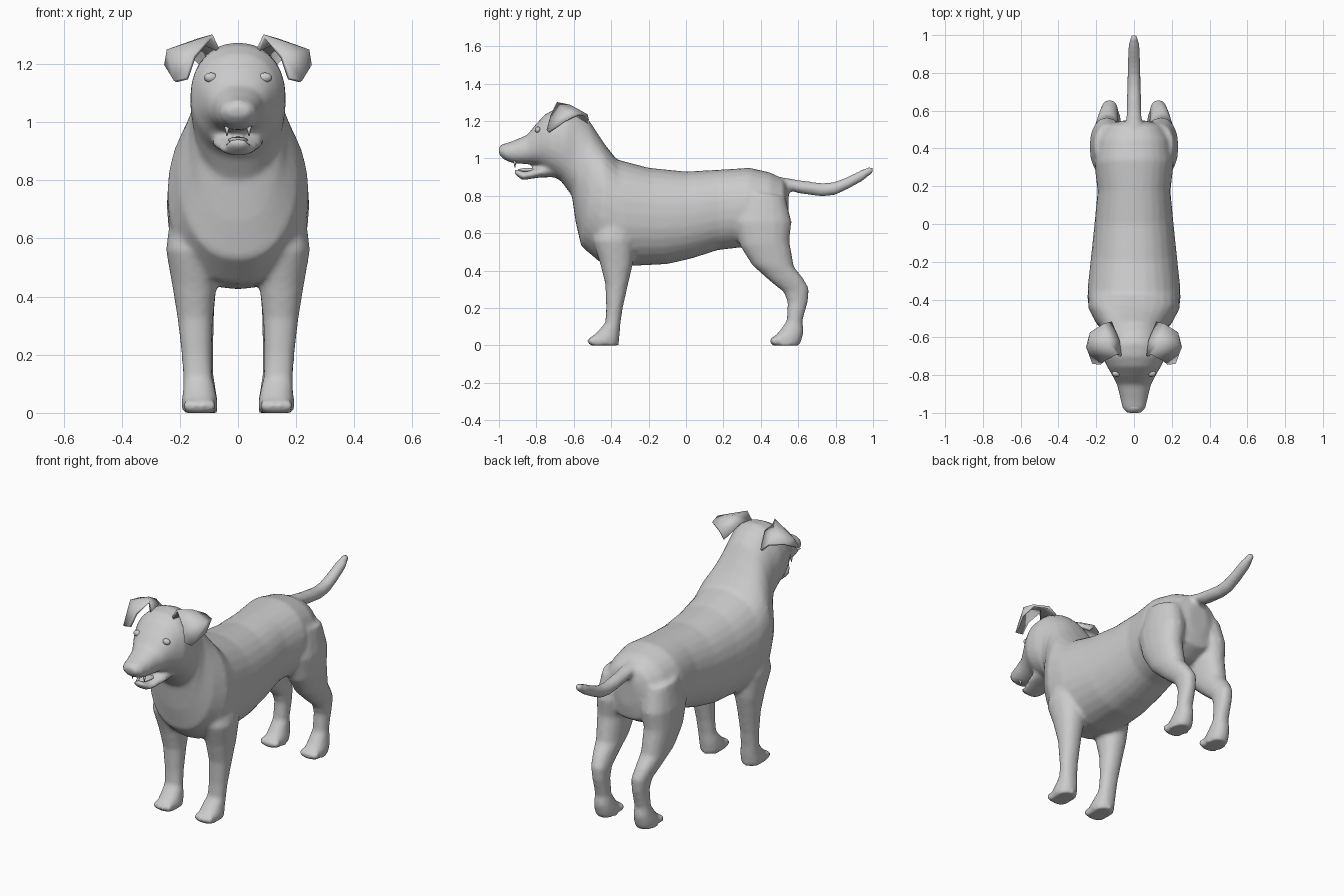
import bpy, bmesh, math
from mathutils import Vector, Matrix

grey = bpy.data.materials.new("light grey")
grey.diffuse_color = (0.6, 0.6, 0.6, 1)


def spow(v, e):
    return math.copysign(abs(v) ** e, v)


def loft(bm, sections, side=1, n=20, power=2.2):
    """Skin closed rings; each is (y, z) of one edge, (y, z) of the other, x centre, half width."""
    rings = []
    for y1, z1, y2, z2, xc, hw in sections:
        ring = []
        for i in range(n):
            a = 2 * math.pi * i / n
            c, s = spow(math.cos(a), 2 / power), spow(math.sin(a), 2 / power)
            ring.append(bm.verts.new((side * (xc + hw * s),
                                      (y1 + y2) / 2 + (y1 - y2) / 2 * c,
                                      (z1 + z2) / 2 + (z1 - z2) / 2 * c)))
        rings.append(ring)
    for a, b in zip(rings, rings[1:]):
        for i in range(n):
            j = (i + 1) % n
            bm.faces.new((a[i], a[j], b[j], b[i]))
    bm.faces.new(rings[0])
    bm.faces.new(rings[-1])


def ball(bm, centre, size, seg=12):
    bmesh.ops.create_uvsphere(bm, u_segments=seg, v_segments=8, radius=1,
                              matrix=Matrix.Translation(centre) @ Matrix.Diagonal((*size, 1)))


def finish(name, bm, mirror=False):
    bmesh.ops.recalc_face_normals(bm, faces=bm.faces[:])
    for f in bm.faces:
        f.smooth = True
    me = bpy.data.meshes.new(name)
    bm.to_mesh(me)
    bm.free()
    me.materials.append(grey)
    ob = bpy.data.objects.new(name, me)
    bpy.context.collection.objects.link(ob)
    if mirror:
        ob.modifiers.new("mirror", 'MIRROR').use_axis[0] = True
    return ob


# Torso, neck, head and upper muzzle, from rump to nose
trunk = [(.55, .84, .545, .66, 0, .06), (.52, .89, .53, .58, 0, .15),
         (.45, .925, .44, .53, 0, .195), (.34, .95, .30, .525, 0, .21),
         (.18, .94, .17, .51, 0, .193), (0, .93, .03, .465, 0, .208),
         (-.2, .95, -.1, .435, 0, .225), (-.37, .995, -.3, .425, 0, .245),
         (-.43, 1.07, -.46, .445, 0, .242), (-.47, 1.13, -.56, .53, 0, .205),
         (-.515, 1.2, -.59, .66, 0, .168), (-.57, 1.25, -.61, .80, 0, .155),
         (-.63, 1.275, -.665, .875, 0, .165), (-.70, 1.265, -.73, .92, 0, .162),
         (-.755, 1.235, -.77, .95, 0, .138), (-.805, 1.18, -.80, .965, 0, .115),
         (-.85, 1.125, -.85, .97, 0, .09), (-.93, 1.092, -.92, .973, 0, .072),
         (-.982, 1.075, -.968, .99, 0, .06), (-1.005, 1.055, -.995, 1.015, 0, .038)]
# Lower jaw
jaw = [(-.70, .99, -.70, .90, 0, .09), (-.78, .955, -.78, .898, 0, .085),
       (-.86, .928, -.875, .884, 0, .058), (-.92, .945, -.915, .915, 0, .032)]
# Tail, from root to tip
tail = [(.44, .91, .47, .80, 0, .05), (.53, .897, .53, .835, 0, .043),
        (.607, .884, .607, .812, 0, .039), (.73, .868, .73, .796, 0, .036),
        (.79, .874, .80, .805, 0, .036), (.85, .895, .87, .838, 0, .035),
        (.93, .934, .95, .884, 0, .031), (.98, .957, .997, .922, 0, .02),
        (1.0, .953, 1.006, .935, 0, .01)]
# Front and hind legs, from shoulder or hip to sole
front_leg = [(-.46, .74, -.27, .74, .14, .085), (-.50, .56, -.275, .56, .155, .093),
             (-.46, .44, -.285, .43, .15, .076), (-.432, .33, -.312, .315, .147, .061),
             (-.427, .2, -.338, .2, .142, .052), (-.432, .12, -.35, .12, .138, .051),
             (-.47, .078, -.353, .068, .133, .057), (-.505, .045, -.357, .035, .132, .062),
             (-.515, .0, -.36, .0, .132, .06)]
hind_leg = [(.30, .82, .53, .80, .125, .085), (.25, .66, .565, .66, .143, .092),
            (.29, .53, .553, .56, .15, .082), (.353, .43, .578, .42, .145, .07),
            (.45, .343, .628, .357, .138, .056), (.523, .285, .658, .305, .13, .047),
            (.543, .23, .652, .235, .127, .042), (.538, .13, .622, .13, .127, .043),
            (.50, .078, .63, .08, .127, .051), (.47, .045, .622, .04, .127, .057),
            (.46, .0, .608, .0, .127, .056)]

bm = bmesh.new()
loft(bm, trunk, n=28)
loft(bm, jaw)
loft(bm, tail, n=14, power=2)
for side in (1, -1):
    for leg, y, x in ((front_leg, -.51, .132), (hind_leg, .465, .127)):
        loft(bm, leg, side, n=16)
        # Four toes on each paw
        for k in (-1.5, -.5, .5, 1.5):
            ball(bm, (side * (x + k * .028), y + abs(k) * .008, .024), (.016, .024, .024))
body = finish("body", bm)
blend = body.modifiers.new("blend", 'REMESH')
blend.mode = 'VOXEL'
blend.voxel_size = .012
blend.use_smooth_shade = True
soften = body.modifiers.new("soften", 'SMOOTH')
soften.factor = .5
soften.iterations = 5

# Folded ears: rows run from root over the ridge to the hanging tip
ear_rows = [[(.07, -.70, 1.25), (.08, -.62, 1.255), (.12, -.52, 1.19)],
            [(.09, -.69, 1.295), (.14, -.62, 1.28), (.16, -.53, 1.23)],
            [(.15, -.72, 1.225), (.24, -.64, 1.245), (.23, -.575, 1.235)],
            [(.175, -.74, 1.15), (.217, -.735, 1.14), (.247, -.65, 1.195)]]
bm = bmesh.new()
grid = [[bm.verts.new(p) for p in row] for row in ear_rows]
for a, b in zip(grid, grid[1:]):
    for i in range(2):
        bm.faces.new((a[i], a[i + 1], b[i + 1], b[i]))
ears = finish("ears", bm, mirror=True)
thick = ears.modifiers.new("thickness", 'SOLIDIFY')
thick.thickness = .014
thick.offset = 0

# Eyes
bm = bmesh.new()
ball(bm, (.093, -.792, 1.153), (.024, .016, .017))
finish("eyes", bm, mirror=True)

# Nose pad
bm = bmesh.new()
ball(bm, (0, -.967, 1.045), (.047, .033, .034), 16)
finish("nose", bm)

# Tongue
bm = bmesh.new()
ball(bm, (0, -.83, .938), (.034, .07, .012))
finish("tongue", bm)

# Upper canine teeth
bm = bmesh.new()
bmesh.ops.create_cone(bm, cap_ends=True, segments=8, radius1=.002, radius2=.009, depth=.035,
                      matrix=Matrix.Translation(Vector((.038, -.915, .97))))
finish("teeth", bm, mirror=True)
